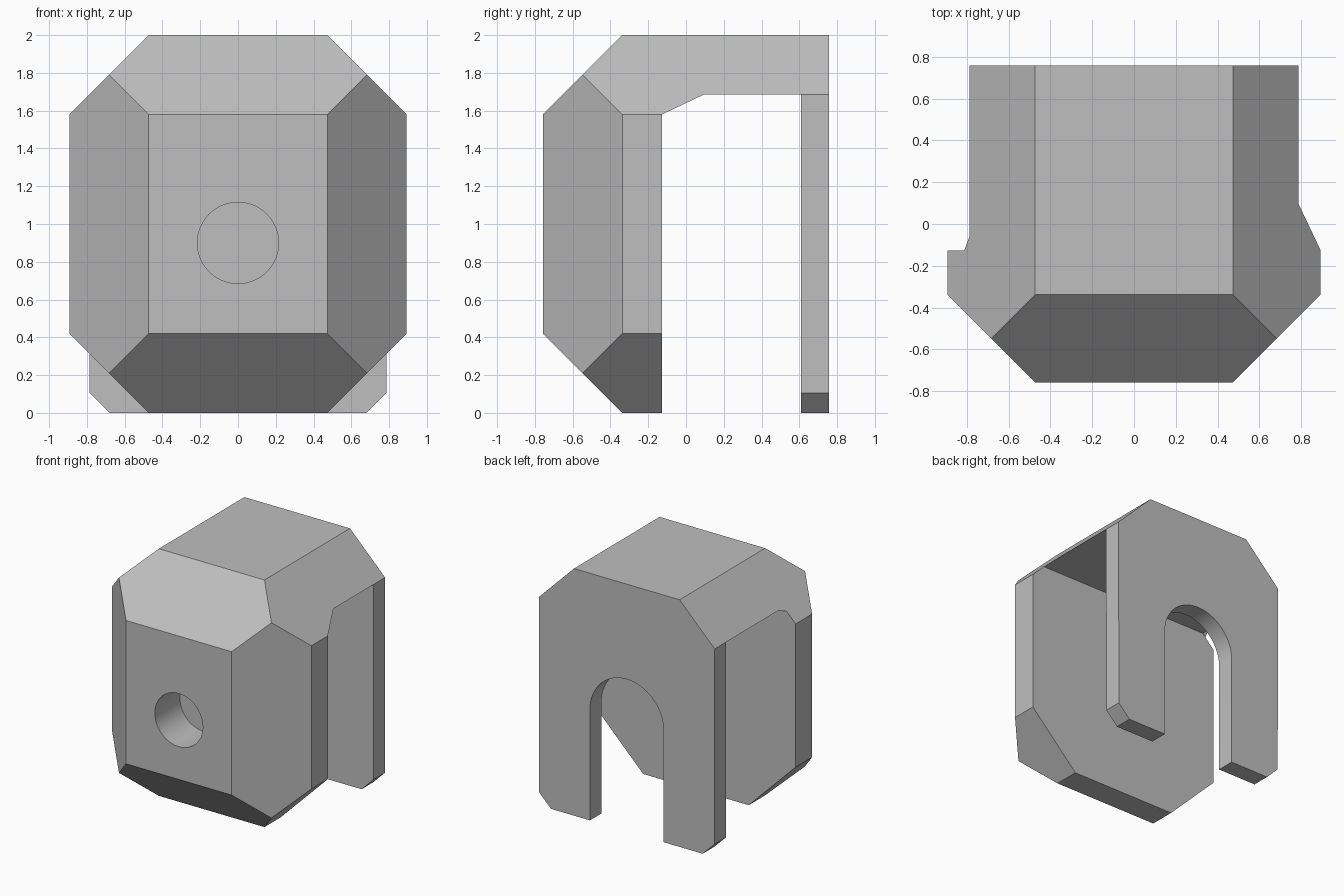
import bpy, bmesh, math
from mathutils import Vector

cube = bpy.data.objects.get("Cube")
if cube:
    bpy.data.objects.remove(cube, do_unlink=True)

# Main sizes
W, H, Y = 0.893, 2.0, 0.757      # half width, height, half depth
CH = 0.42                        # large chamfer
BLOCK_BACK, PLATE_FRONT = -0.127, 0.61
SLAB_Z = 1.686                   # underside of the bridge
PLATE_W, FOOT = 0.785, 0.105     # plate half width, foot chamfer
HOLE_Z, HOLE_R, HOLE_DEPTH, SLOT_R = 0.9, 0.215, 0.32, 0.33

grey = bpy.data.materials.new("plain grey")
grey.use_nodes = True
colour = (0.52, 0.52, 0.52, 1)
grey.diffuse_color = colour
grey.node_tree.nodes["Principled BSDF"].inputs["Base Color"].default_value = colour


def to_object(name, bm):
    bmesh.ops.recalc_face_normals(bm, faces=bm.faces)
    mesh = bpy.data.meshes.new(name)
    bm.to_mesh(mesh)
    bm.free()
    obj = bpy.data.objects.new(name, mesh)
    bpy.context.collection.objects.link(obj)
    mesh.materials.append(grey)
    return obj


def prism(name, outline, y0, y1):
    """Extrude an (x, z) outline along y."""
    bm = bmesh.new()
    face = bm.faces.new([bm.verts.new((x, y0, z)) for x, z in outline])
    new = bmesh.ops.extrude_face_region(bm, geom=[face])["geom"]
    verts = [v for v in new if isinstance(v, bmesh.types.BMVert)]
    bmesh.ops.translate(bm, verts=verts, vec=(0, y1 - y0, 0))
    return to_object(name, bm)


def arc(radius, start, end, steps):
    angles = [start + (end - start) * i / steps for i in range(steps + 1)]
    return [(radius * math.cos(a), HOLE_Z + radius * math.sin(a)) for a in angles]


def combine(target, other, operation):
    mod = target.modifiers.new(operation.lower(), "BOOLEAN")
    mod.operation, mod.solver, mod.object = operation, "EXACT", other
    bpy.context.view_layer.update()
    graph = bpy.context.evaluated_depsgraph_get()
    mesh = bpy.data.meshes.new_from_object(target.evaluated_get(graph))
    target.modifiers.clear()
    target.data = mesh
    bpy.data.objects.remove(other, do_unlink=True)


# Front block: a box with every front and side edge planed off at 45 degrees
bm = bmesh.new()
bmesh.ops.create_cube(bm, size=1)
for v in bm.verts:
    v.co = (v.co.x * 2 * W,
            -Y if v.co.y < 0 else BLOCK_BACK,
            H if v.co.z > 0 else 0)
planes = []
for s in (-1, 1):
    edge_z = H if s > 0 else 0
    planes.append(((s * (W - CH), -Y, 0), (s, -1, 0)))
    planes.append(((0, -Y, edge_z - s * CH), (0, -1, s)))
    for t in (-1, 1):
        planes.append(((t * (W - CH), 0, edge_z), (t, 0, s)))
for point, normal in planes:
    geom = bm.verts[:] + bm.edges[:] + bm.faces[:]
    bmesh.ops.bisect_plane(bm, geom=geom, plane_co=Vector(point),
                           plane_no=Vector(normal).normalized(), clear_outer=True)
    bmesh.ops.holes_fill(bm, edges=[e for e in bm.edges if e.is_boundary])
body = to_object("clamp_body", bm)

# Top bridge, following the upper part of the block's outline
low_x = W - (SLAB_Z - (H - CH))
upper = [(low_x, SLAB_Z), (W - CH, H), (-(W - CH), H), (-low_x, SLAB_Z)]
combine(body, prism("bridge", upper, BLOCK_BACK - 0.1, Y), "UNION")

# Back plate: two feet either side of an arched slot
right_foot = [(SLOT_R, 0), (PLATE_W - FOOT, 0), (PLATE_W, FOOT)]
left_foot = [(-x, z) for x, z in reversed(right_foot)]
outline = right_foot + upper + left_foot + arc(SLOT_R, math.pi, 0, 32)
combine(body, prism("back_plate", outline, PLATE_FRONT, Y), "UNION")

# Blind round hole in the front
hole = prism("hole_cutter", arc(HOLE_R, 0, 2 * math.pi, 48)[:-1], -Y - 0.1, -Y + HOLE_DEPTH)
hole.hide_render = True
combine(body, hole, "DIFFERENCE")

# Merge coplanar faces, then smooth only the round walls
bm = bmesh.new()
bm.from_mesh(body.data)
bmesh.ops.remove_doubles(bm, verts=bm.verts, dist=0.0005)
bmesh.ops.dissolve_limit(bm, angle_limit=math.radians(1), verts=bm.verts, edges=bm.edges)
bm.to_mesh(body.data)
bm.free()
bpy.ops.object.select_all(action="DESELECT")
body.select_set(True)
bpy.context.view_layer.objects.active = body
bpy.ops.object.shade_smooth_by_angle(angle=math.radians(30))
